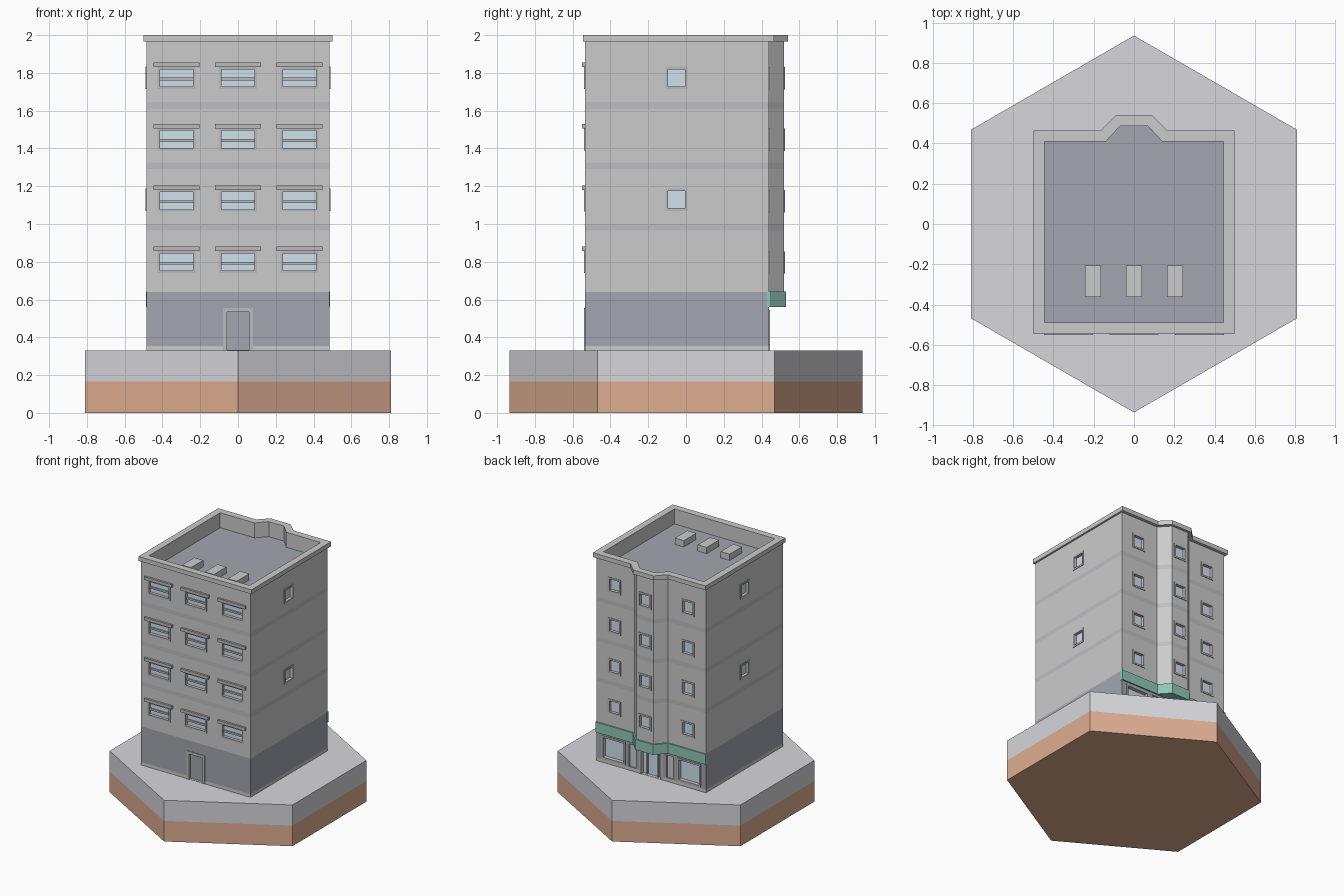
import bpy, bmesh, math
from mathutils import Matrix, Vector

if "Cube" in bpy.data.objects:
    bpy.data.objects.remove(bpy.data.objects["Cube"])


def mat(name, r, g, b):
    m = bpy.data.materials.new(name)
    m.diffuse_color = (r, g, b, 1)
    m.use_nodes = True
    m.node_tree.nodes["Principled BSDF"].inputs["Base Color"].default_value = m.diffuse_color
    return m


WALL = mat("wall_grey", 0.55, 0.55, 0.55)
BAND = mat("band_grey", 0.52, 0.52, 0.55)
SLATE = mat("slate", 0.36, 0.38, 0.43)
PAVE = mat("paving", 0.68, 0.67, 0.71)
EARTH = mat("earth", 0.72, 0.42, 0.28)
GREEN = mat("sign_green", 0.28, 0.58, 0.47)
GLASS = mat("glass", 0.62, 0.75, 0.84)
TRIM = mat("trim_grey", 0.5, 0.5, 0.51)


def finish(bm, name, mats):
    bmesh.ops.recalc_face_normals(bm, faces=bm.faces)
    me = bpy.data.meshes.new(name)
    bm.to_mesh(me)
    bm.free()
    for m in mats:
        me.materials.append(m)
    ob = bpy.data.objects.new(name, me)
    bpy.context.collection.objects.link(ob)
    return ob


def loft(name, rings, mats):
    """Skin a stack of (outline, z, material index) rings and cap both ends."""
    bm = bmesh.new()
    rows = [[bm.verts.new((x, y, z)) for x, y in pts] for pts, z, _ in rings]
    n = len(rows[0])
    for k in range(1, len(rows)):
        a, b = rows[k - 1], rows[k]
        for i in range(n):
            j = (i + 1) % n
            bm.faces.new((a[i], a[j], b[j], b[i])).material_index = rings[k][2]
    bm.faces.new(rows[0][::-1]).material_index = rings[0][2]
    bm.faces.new(rows[-1]).material_index = rings[0][2]
    bmesh.ops.remove_doubles(bm, verts=bm.verts, dist=1e-5)
    return finish(bm, name, mats)


def outline(hx, y0, y1, bw, bt, yb):
    """Rectangle with a tapered bay on its back edge."""
    return [(-hx, y0), (hx, y0), (hx, y1), (bw, y1), (bt, yb),
            (-bt, yb), (-bw, y1), (-hx, y1)]


# Hexagonal ground block
hexa = [(0.935 * math.sin(i * math.pi / 3), -0.935 * math.cos(i * math.pi / 3)) for i in range(6)]
loft("ground_block", [(hexa, 0, 0), (hexa, 0.165, 0), (hexa, 0.33, 1)], [EARTH, PAVE])
bpy.data.objects["ground_block"].data.polygons[-1].material_index = 1

# Building shell: plinth, shop floor, banded upper floors, parapet and sunken roof
shop = outline(0.485, -0.535, 0.44, 0.15, 0.075, 0.44)
upper = outline(0.485, -0.535, 0.44, 0.15, 0.075, 0.52)
cap = outline(0.5, -0.545, 0.465, 0.165, 0.09, 0.54)
inner = outline(0.445, -0.49, 0.41, 0.14, 0.068, 0.487)
rings = [(shop, 0.33, 2), (shop, 0.355, 0), (shop, 0.64, 2), (upper, 0.64, 0)]
for z in (0.965, 1.29, 1.61):
    rings += [(upper, z, 0), (upper, z + 0.035, 1)]
rings += [(upper, 1.965, 0), (cap, 1.965, 0), (cap, 2.0, 0), (inner, 2.0, 0), (inner, 1.88, 0)]
body = loft("building_shell", rings, [WALL, BAND, SLATE])

# Collectors for the repeated facade parts
parts = {k: bmesh.new() for k in ("cut", "frame", "glass", "hood", "door", "skylight")}


def box(kind, M, u0, u1, d0, d1, z0, z1):
    """Box in wall space: u along the wall, d outward from it."""
    c = Vector(((u0 + u1) / 2, -(d0 + d1) / 2, (z0 + z1) / 2))
    T = M @ Matrix.Translation(c) @ Matrix.Diagonal((u1 - u0, d1 - d0, z1 - z0, 1))
    bmesh.ops.create_cube(parts[kind], size=1, matrix=T)


def wall(x, y, deg):
    return Matrix.Translation((x, y, 0)) @ Matrix.Rotation(math.radians(deg), 4, 'Z')


FRONT, BACK, BAY = wall(0, -0.535, 0), wall(0, 0.44, 180), wall(0, 0.52, 180)
RIGHT, LEFT = wall(0.485, 0, 90), wall(-0.485, 0, -90)


def opening(M, u, w, z0, z1, t, fill="glass", sill=True, depth=0.022):
    """Cut a recess, fill it, and frame it with a thin surround."""
    a, b = u - w / 2, u + w / 2
    zi = z0 + t if sill else z0
    box("cut", M, a + t, b - t, -depth, 0.03, zi if sill else z0 + 0.002, z1 - t)
    box(fill, M, a + t, b - t, -depth - 0.004, -depth + 0.003, zi, z1 - t)
    for l, r in ((a, a + t), (b - t, b)):
        box("frame", M, l, r, -0.01, 0.004, z0, z1)
    box("frame", M, a + t, b - t, -0.01, 0.004, z1 - t, z1)
    if sill:
        box("frame", M, a + t, b - t, -0.01, 0.004, z0, zi)


for k in range(4):
    z = 0.74 + 0.325 * k
    # Front windows with crossbar and hood; square windows at the back
    for u in (-0.325, 0, 0.325):
        opening(FRONT, u, 0.2, z, z + 0.117, 0.013)
        box("frame", FRONT, u - 0.087, u + 0.087, -0.022, -0.01, z + 0.045, z + 0.06)
        box("hood", FRONT, u - 0.122, u + 0.122, -0.005, 0.016, z + 0.116, z + 0.14)
        opening(BAY if u == 0 else BACK, u, 0.115, z - 0.003, z + 0.115, 0.014)
# Side windows
for M, u in ((RIGHT, -0.05), (LEFT, 0.05)):
    for z in (1.07, 1.715):
        opening(M, u, 0.117, z, z + 0.118, 0.014)

# Front door
opening(FRONT, 0, 0.16, 0.33, 0.555, 0.022, "door", False)

# Shop front: side display windows, glazed double door, pillar panels
for s in (-1, 1):
    opening(BACK, 0.335 * s, 0.21, 0.36, 0.545, 0.014, depth=0.03)
    box("cut", BACK, 0.165 * s - 0.03, 0.165 * s + 0.03, -0.01, 0.03, 0.36, 0.54)
opening(BACK, 0, 0.21, 0.33, 0.545, 0.018, sill=False, depth=0.03)
for u in (-0.05, 0.05):
    box("frame", BACK, u - 0.006, u + 0.006, -0.03, -0.015, 0.33, 0.527)

# Green sign band wrapping the bay
sign = [(0.487, 0.43), (0.487, 0.45), (0.155, 0.45), (0.08, 0.53),
        (-0.08, 0.53), (-0.155, 0.45), (-0.487, 0.45), (-0.487, 0.43)]
loft("shop_sign_band", [(sign, 0.56, 0), (sign, 0.642, 0)], [GREEN])

# Roof skylights
for x in (-0.203, 0, 0.203):
    box("skylight", Matrix.Identity(4), x - 0.04, x + 0.04, 0.205, 0.362, 1.87, 1.93)

# Cut the openings, then turn the collectors into objects
cutter = finish(parts.pop("cut"), "opening_cutters", [])
cutter.hide_render = True
mod = body.modifiers.new("openings", 'BOOLEAN')
mod.operation, mod.solver, mod.object = 'DIFFERENCE', 'EXACT', cutter
bpy.context.view_layer.objects.active = body
bpy.ops.object.modifier_apply(modifier=mod.name)
bpy.data.objects.remove(cutter)
for p in body.data.polygons:
    if p.normal.z > 0.9 and 1.87 < p.center.z < 1.89:
        p.material_index = 2

names = {"frame": ("window_and_door_frames", TRIM), "glass": ("window_glass", GLASS),
         "hood": ("window_hoods", TRIM), "door": ("front_door", SLATE),
         "skylight": ("roof_skylights", WALL)}
for k, bm in parts.items():
    finish(bm, names[k][0], [names[k][1]])
